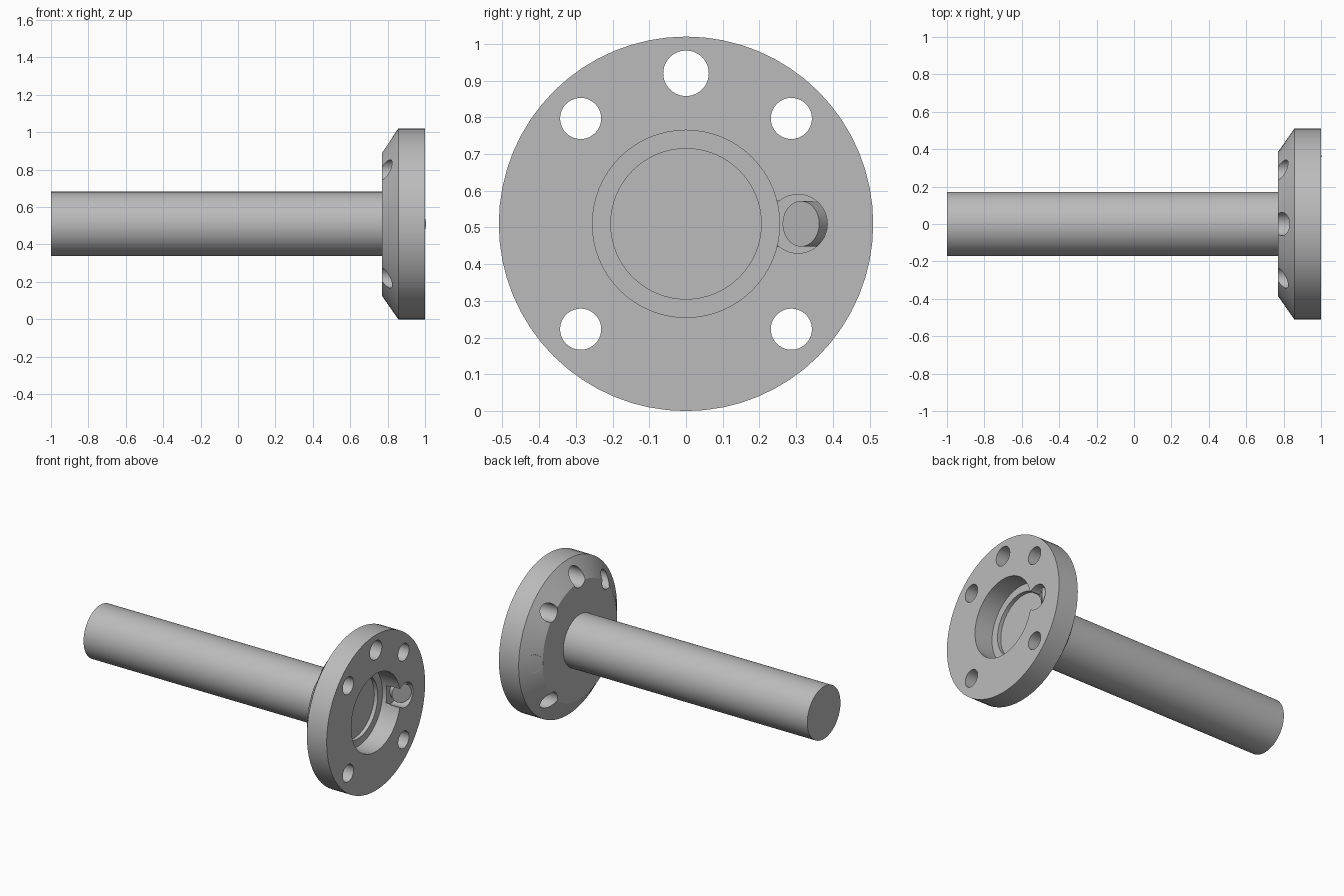
import bpy, bmesh, math
from mathutils import Vector

if "Cube" in bpy.data.objects:
    bpy.data.objects.remove(bpy.data.objects["Cube"])

AXIS_Z = 0.51

steel = bpy.data.materials.new("plain_grey_steel")
steel.use_nodes = True
GREY = (0.5, 0.5, 0.5, 1)
steel.diffuse_color = GREY
steel.node_tree.nodes["Principled BSDF"].inputs["Base Color"].default_value = GREY


def add_object(name, bm):
    bmesh.ops.recalc_face_normals(bm, faces=bm.faces)
    mesh = bpy.data.meshes.new(name)
    bm.to_mesh(mesh)
    bm.free()
    mesh.materials.append(steel)
    obj = bpy.data.objects.new(name, mesh)
    bpy.context.collection.objects.link(obj)
    return obj


def lathe(name, profile, steps=64):
    """Spin (x, radius) points about the long axis."""
    bm = bmesh.new()
    verts = [bm.verts.new((x, 0, AXIS_Z + r)) for x, r in profile]
    edges = [bm.edges.new(pair) for pair in zip(verts, verts[1:])]
    bmesh.ops.spin(bm, geom=verts + edges, cent=(0, 0, AXIS_Z), axis=(1, 0, 0),
                   angle=math.tau, steps=steps, use_duplicate=False)
    bmesh.ops.remove_doubles(bm, verts=bm.verts, dist=1e-5)
    return add_object(name, bm)


def rod(name, start, end, radius, steps=40):
    """Solid cylinder between two points."""
    start, end = Vector(start), Vector(end)
    line = end - start
    bm = bmesh.new()
    bmesh.ops.create_cone(bm, cap_ends=True, segments=steps, radius1=radius,
                          radius2=radius, depth=line.length)
    bm.transform(line.to_track_quat("Z", "Y").to_matrix().to_4x4())
    bmesh.ops.translate(bm, verts=bm.verts, vec=(start + end) / 2)
    return add_object(name, bm)


def activate(obj):
    bpy.ops.object.select_all(action="DESELECT")
    obj.select_set(True)
    bpy.context.view_layer.objects.active = obj


def cut(target, cutter):
    mod = target.modifiers.new("cut", "BOOLEAN")
    mod.operation = "DIFFERENCE"
    mod.solver = "EXACT"
    mod.object = cutter
    activate(target)
    bpy.ops.object.modifier_apply(modifier=mod.name)
    bpy.data.objects.remove(cutter)


# Shaft, and flange with chamfered back and stepped recess
shaft = lathe("shaft", [(-1, 0), (-1, 0.172), (0.79, 0.172), (0.79, 0)])
flange = lathe("flange", [(0.77, 0), (0.77, 0.385), (0.857, 0.51), (1, 0.51),
                          (1, 0.255), (0.87, 0.255), (0.87, 0.205),
                          (0.845, 0.205), (0.845, 0)])

# Bolt holes: four on the diagonals and a larger one on top
holes = [(sy * 0.287, sz * 0.287, 0.056) for sy in (-1, 1) for sz in (-1, 1)]
holes.append((0, 0.41, 0.062))
for y, z, radius in holes:
    cut(flange, rod("hole_cutter", (0.6, y, AXIS_Z + z), (1.2, y, AXIS_Z + z), radius))

# Side pocket, with a notch opening into the recess
cut(flange, rod("pocket_cutter", (0.9, 0.305, AXIS_Z), (1.1, 0.305, AXIS_Z), 0.08))
bm = bmesh.new()
bmesh.ops.create_cube(bm, size=1)
bmesh.ops.scale(bm, verts=bm.verts, vec=(0.2, 0.11, 0.124))
bmesh.ops.translate(bm, verts=bm.verts, vec=(1.03, 0.255, AXIS_Z))
cut(flange, add_object("notch_cutter", bm))

# Slanted pin from the chamfer into the pocket
pin = rod("slanted_pin", (0.806, 0.433, AXIS_Z), (0.968, 0.313, AXIS_Z), 0.062)

for obj in (shaft, flange, pin):
    activate(obj)
    bpy.ops.object.shade_smooth_by_angle(angle=math.radians(25))
